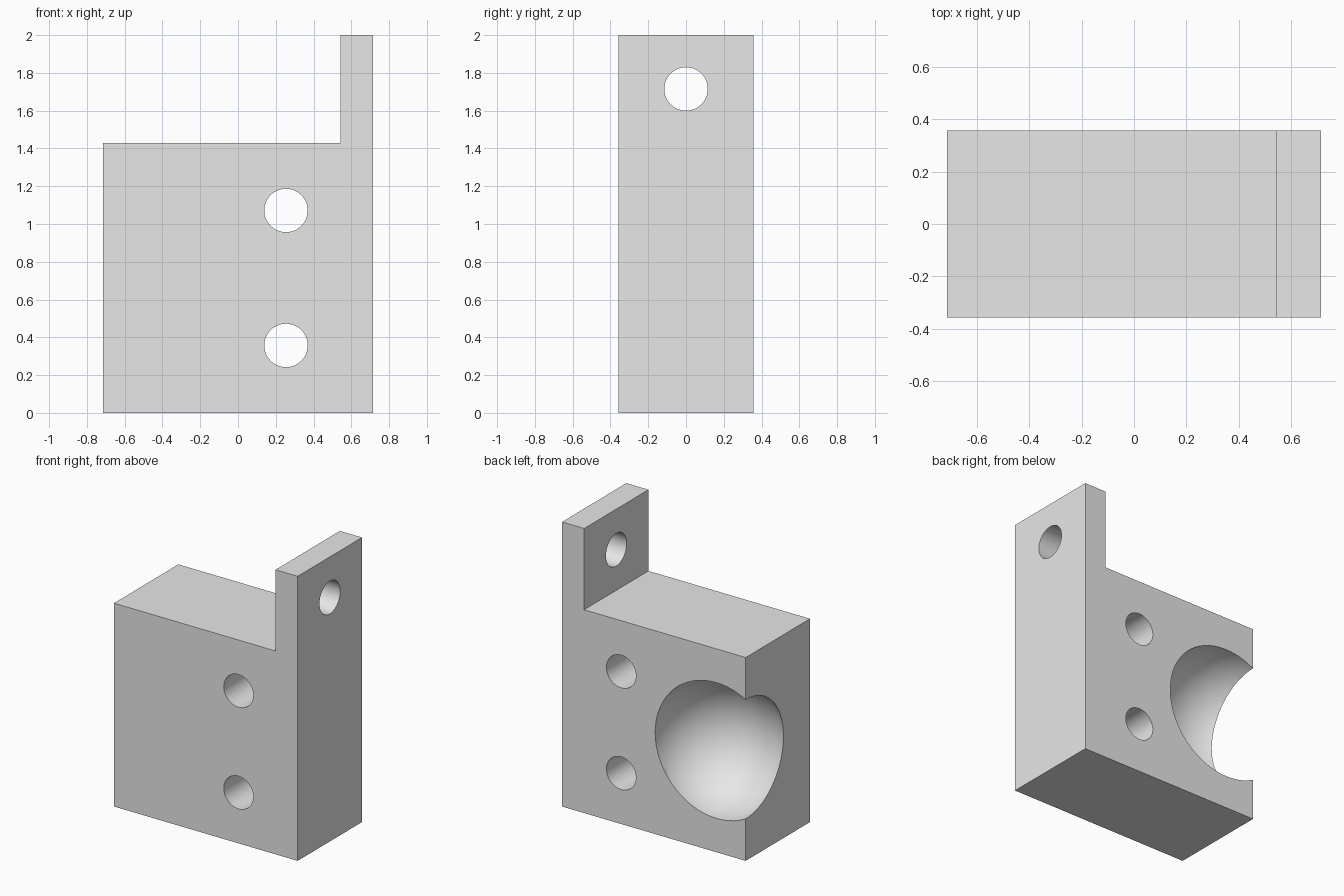
import bpy
import bmesh
import math

cube = bpy.data.objects.get("Cube")
if cube:
    bpy.data.objects.remove(cube, do_unlink=True)

W, D, H = 0.714, 0.357, 1.429    # half width, half depth, block height
TAB_X, TOP = 0.542, 2.0          # inner face of the tab, overall height
HOLE_R = 0.115
SCREW_X = 0.254

grey = bpy.data.materials.new("light grey")
grey.use_nodes = True
colour = (0.8, 0.8, 0.8, 1)
grey.diffuse_color = colour
grey.node_tree.nodes["Principled BSDF"].inputs["Base Color"].default_value = colour


def extrude_profile(name, points, half_depth):
    """Extrude an x-z outline along y."""
    bm = bmesh.new()
    face = bm.faces.new([bm.verts.new((x, -half_depth, z)) for x, z in points])
    new = bmesh.ops.extrude_face_region(bm, geom=[face])["geom"]
    verts = [v for v in new if isinstance(v, bmesh.types.BMVert)]
    bmesh.ops.translate(bm, verts=verts, vec=(0, 2 * half_depth, 0))
    bmesh.ops.recalc_face_normals(bm, faces=bm.faces)
    mesh = bpy.data.meshes.new(name)
    bm.to_mesh(mesh)
    bm.free()
    obj = bpy.data.objects.new(name, mesh)
    bpy.context.collection.objects.link(obj)
    obj.data.materials.append(grey)
    return obj


def cut(target, cutter, name):
    """Subtract the cutter and remove it."""
    cutter.name = name
    cutter.hide_render = True
    cutter.data.materials.append(grey)
    mod = target.modifiers.new(name, 'BOOLEAN')
    mod.operation = 'DIFFERENCE'
    mod.solver = 'EXACT'
    mod.object = cutter
    bpy.context.view_layer.objects.active = target
    bpy.ops.object.modifier_apply(modifier=name)
    bpy.data.objects.remove(cutter, do_unlink=True)


def hole(target, name, location, rotation, length):
    bpy.ops.mesh.primitive_cylinder_add(vertices=48, radius=HOLE_R, depth=length,
                                        location=location, rotation=rotation)
    cut(target, bpy.context.object, name)


# Block with an upright tab along its left side
bracket = extrude_profile("bracket", [(-W, 0), (W, 0), (W, TOP), (TAB_X, TOP),
                                      (TAB_X, H), (-W, H)], D)

# Two screw holes through the block
for z in (H / 4, 3 * H / 4):
    hole(bracket, "screw_hole", (SCREW_X, 0, z), (math.pi / 2, 0, 0), 4 * D)

# Hole through the tab
hole(bracket, "tab_hole", (W, 0, 1.715), (0, math.pi / 2, 0), 0.6)

# Spherical pocket centred on the back face, open to the right side
bpy.ops.mesh.primitive_uv_sphere_add(segments=64, ring_count=32, radius=0.477,
                                     location=(-0.487, D, H / 2))
cut(bracket, bpy.context.object, "ball_pocket")

bpy.ops.object.select_all(action='DESELECT')
bracket.select_set(True)
bpy.context.view_layer.objects.active = bracket
bpy.ops.object.shade_smooth_by_angle(angle=math.radians(30))
